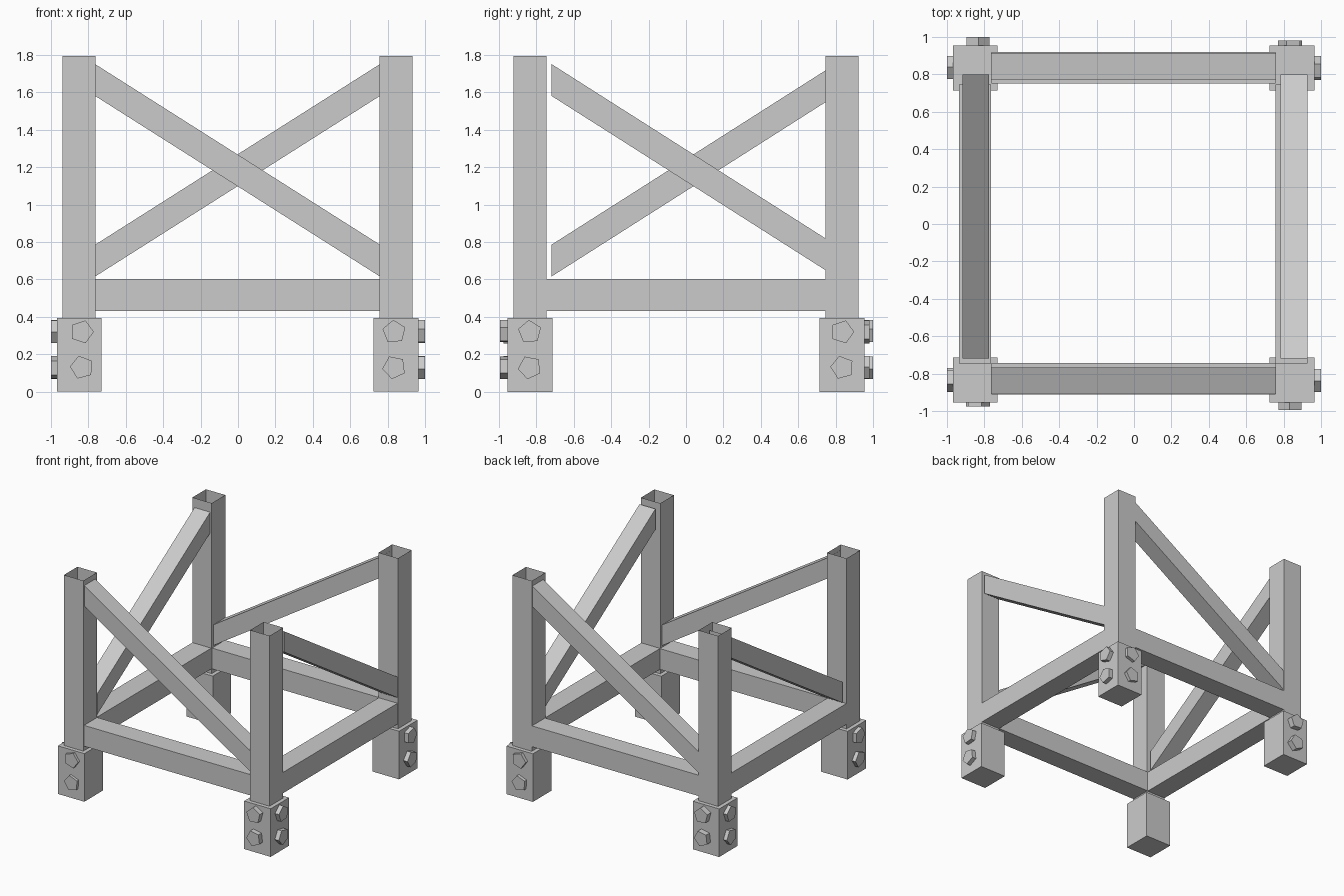
import bpy, bmesh
from math import radians
from mathutils import Matrix, Vector

if "Cube" in bpy.data.objects:
    bpy.data.objects.remove(bpy.data.objects["Cube"])


def finish(bm, name):
    bmesh.ops.recalc_face_normals(bm, faces=bm.faces)
    me = bpy.data.meshes.new(name)
    bm.to_mesh(me)
    bm.free()
    ob = bpy.data.objects.new(name, me)
    bpy.context.collection.objects.link(ob)
    return ob


def box(name, x, y, z, open_top=False):
    """Box from (min, max) ranges, optionally without its top face."""
    bm = bmesh.new()
    lo, hi = Vector((x[0], y[0], z[0])), Vector((x[1], y[1], z[1]))
    bmesh.ops.create_cube(bm, size=1, matrix=Matrix.Translation((lo + hi) / 2)
                          @ Matrix.Diagonal((*(hi - lo), 1)))
    bmesh.ops.recalc_face_normals(bm, faces=bm.faces)
    if open_top:
        top = [f for f in bm.faces if f.normal.z > 0.9]
        bmesh.ops.delete(bm, geom=top, context='FACES')
    return finish(bm, name)


def brace(name, along, across, z_start, z_end, axis):
    """Sloping beam with plumb-cut ends; runs along x (axis 0) or y (axis 1)."""
    h = 0.17
    profile = [(along[0], z_start), (along[1], z_end),
               (along[1], z_end + h), (along[0], z_start + h)]
    bm = bmesh.new()
    verts = []
    for a, z in profile:
        co = (a, across[0], z) if axis == 0 else (across[0], a, z)
        verts.append(bm.verts.new(co))
    face = bm.faces.new(verts)
    ext = bmesh.ops.extrude_face_region(bm, geom=[face])['geom']
    w = across[1] - across[0]
    bmesh.ops.translate(bm, vec=(0, w, 0) if axis == 0 else (w, 0, 0),
                        verts=[e for e in ext if isinstance(e, bmesh.types.BMVert)])
    return finish(bm, name)


def bolt(name, pos, direction, tip, turn):
    """Five-sided bolt head pushed slightly into the foot."""
    bm = bmesh.new()
    depth = tip + 0.01
    d = Vector(direction)
    side = Vector((0, 0, 1)).cross(d)
    rot = Matrix((side, Vector((0, 0, 1)), d)).transposed().to_4x4()
    bmesh.ops.create_cone(
        bm, cap_ends=True, segments=5, radius1=0.064, radius2=0.064, depth=depth,
        matrix=Matrix.Translation(Vector(pos) + d * (tip - depth / 2))
        @ rot @ Matrix.Rotation(radians(turn), 4, 'Z'))
    return finish(bm, name)


# Corner posts (open tubes), feet and bolts
bolt_tip_y = {(-1, -1): 0.975, (1, -1): 0.995, (-1, 1): 1.0, (1, 1): 0.98}
for sx, xn in ((-1, "left"), (1, "right")):
    for sy, yn in ((-1, "front"), (1, "back")):
        tag = f"{yn}_{xn}"
        cx, cy = (-0.849 if sx < 0 else 0.844), sy * 0.8335
        box(f"{tag}_post", (cx - 0.088, cx + 0.088), (cy - 0.088, cy + 0.088),
            (0.38, 1.795), open_top=True)
        box(f"{tag}_foot", (cx - 0.12, cx + 0.12), (cy - 0.12, cy + 0.12), (0, 0.395))
        for i, z in enumerate((0.13, 0.32)):
            turn = (15, -18)[i] if sx * sy > 0 else (25, 4)[i]
            face_x, face_y = cx + sx * 0.12, cy + sy * 0.12
            bolt(f"{tag}_side_bolt_{i + 1}", (face_x, sy * 0.835, z), (sx, 0, 0),
                 1.0 - abs(face_x), turn)
            bolt(f"{tag}_face_bolt_{i + 1}", (sx * 0.835, face_y, z), (0, sy, 0),
                 bolt_tip_y[sx, sy] - abs(face_y), turn)

# Horizontal rails
rail_z = (0.432, 0.603)
box("front_rail", (-0.762, 0.757), (-0.912, -0.742), rail_z)
box("back_rail", (-0.762, 0.757), (0.75, 0.92), rail_z)
box("left_rail", (-0.936, -0.765), (-0.747, 0.747), rail_z)
box("right_rail", (0.757, 0.928), (-0.747, 0.747), rail_z)

# Diagonal braces, each rising the opposite way to the one facing it
low, high = 0.615, 1.582
brace("front_brace", (-0.765, 0.76), (-0.907, -0.767), high, low, 0)
brace("back_brace", (-0.765, 0.76), (0.772, 0.915), low, high, 0)
brace("left_brace", (-0.72, 0.80), (-0.917, -0.775), low, high, 1)
brace("right_brace", (-0.72, 0.80), (0.782, 0.927), high, low, 1)
